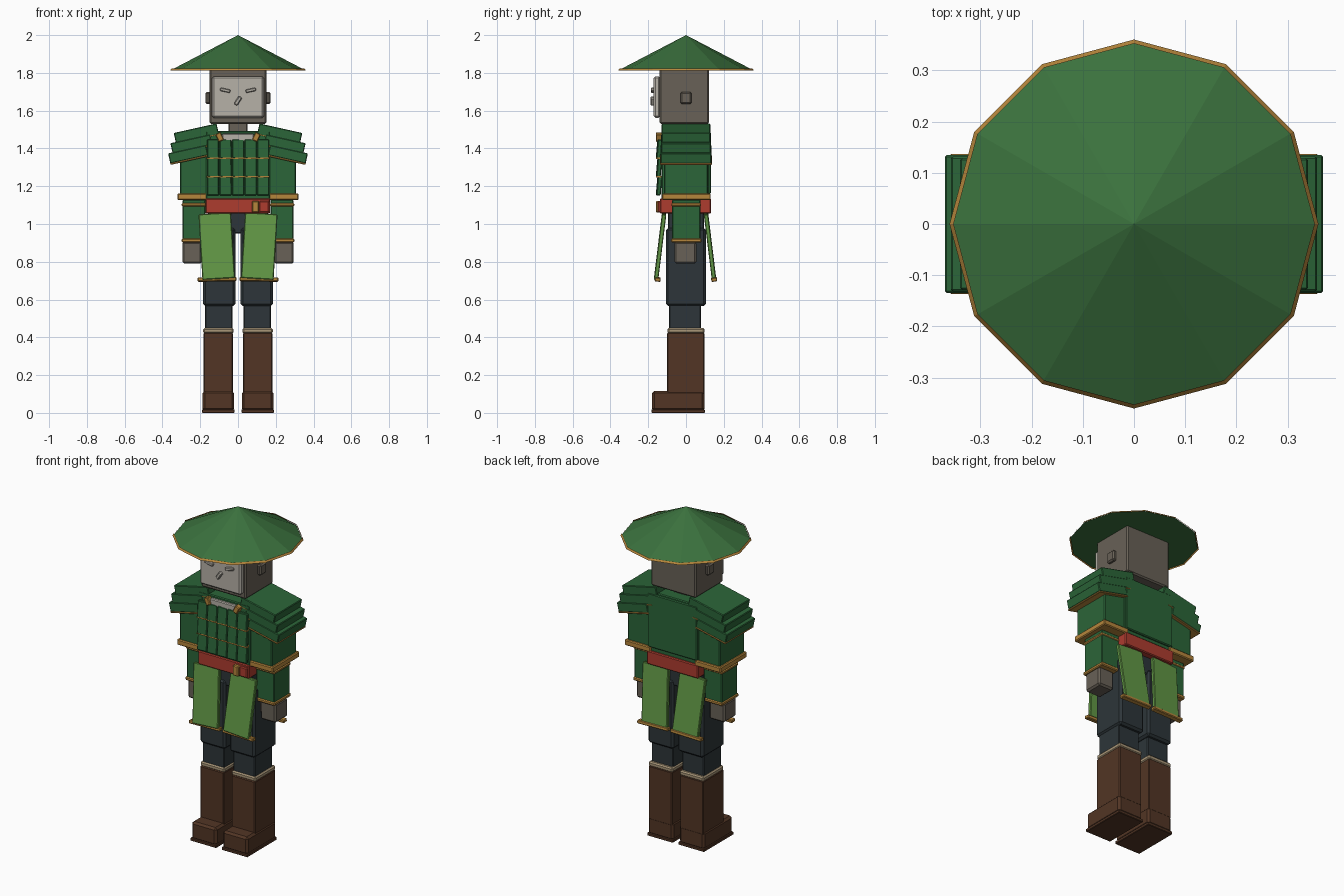
import bpy, bmesh, math
from mathutils import Matrix, Euler

if "Cube" in bpy.data.objects:
    bpy.data.objects.remove(bpy.data.objects["Cube"])


def mat(name, r, g, b):
    m = bpy.data.materials.new(name)
    m.diffuse_color = (r, g, b, 1)
    m.use_nodes = True
    m.node_tree.nodes["Principled BSDF"].inputs["Base Color"].default_value = m.diffuse_color
    return m


HAT = mat("hat green", 0.043, 0.165, 0.047)
GREEN = mat("armour green", 0.024, 0.13, 0.04)
LEAF = mat("light green", 0.12, 0.31, 0.06)
GOLD = mat("gold", 0.47, 0.24, 0.045)
RED = mat("red", 0.42, 0.045, 0.028)
SLATE = mat("dark slate", 0.026, 0.036, 0.041)
BROWN = mat("boot brown", 0.085, 0.036, 0.018)
TAUPE = mat("taupe grey", 0.14, 0.12, 0.095)
PALE = mat("pale grey", 0.47, 0.44, 0.39)
TAN = mat("tan", 0.40, 0.31, 0.19)


def finish(name, bm, material):
    me = bpy.data.meshes.new(name)
    bm.to_mesh(me)
    bm.free()
    me.materials.append(material)
    ob = bpy.data.objects.new(name, me)
    bpy.context.scene.collection.objects.link(ob)
    return ob


def box(name, c, s, material, rot=(0, 0, 0), bevel=0.005, shift=(0, 0, 0)):
    """Bevelled box: centre, size, rotation in degrees, shift in local axes."""
    bm = bmesh.new()
    bmesh.ops.create_cube(bm, size=1)
    bmesh.ops.scale(bm, vec=s, verts=bm.verts)
    if bevel:
        bmesh.ops.bevel(bm, geom=bm.edges[:], offset=min(bevel, min(s) * 0.3),
                        segments=1, affect='EDGES')
    bmesh.ops.translate(bm, vec=shift, verts=bm.verts)
    r = Euler([math.radians(a) for a in rot]).to_matrix().to_4x4()
    bmesh.ops.transform(bm, matrix=Matrix.Translation(c) @ r, verts=bm.verts)
    return finish(name, bm, material)


def span(name, x, y, z, material, bevel=0.005):
    """Box given by its ranges."""
    c = [(a + b) / 2 for a, b in (x, y, z)]
    return box(name, c, [b - a for a, b in (x, y, z)], material, bevel=bevel)


def both(name, x, y, z, material, bevel=0.005):
    span("left_" + name, x, y, z, material, bevel)
    span("right_" + name, (-x[1], -x[0]), y, z, material, bevel)


def both_tilted(name, c, s, material, rot, shift=(0, 0, 0)):
    for side, k in (("left_", 1), ("right_", -1)):
        box(side + name, (k * c[0], c[1], c[2]), s, material,
            (rot[0], k * rot[1], k * rot[2]), 0.004,
            (k * shift[0], shift[1], shift[2]))


def cone(name, r1, r2, z0, z1, material):
    bm = bmesh.new()
    bmesh.ops.create_cone(bm, cap_ends=True, segments=12, radius1=r1, radius2=r2,
                          depth=z1 - z0)
    bmesh.ops.translate(bm, vec=(0, 0, (z0 + z1) / 2), verts=bm.verts)
    return finish(name, bm, material)


# Hat with an open gold rim
cone("hat", 0.353, 0, 1.816, 2.0, HAT)
rim = cone("hat_rim", 0.36, 0.352, 1.812, 1.823, GOLD)
bm = bmesh.new()
bm.from_mesh(rim.data)
bmesh.ops.delete(bm, geom=[f for f in bm.faces if len(f.verts) > 4], context='FACES_ONLY')
bm.to_mesh(rim.data)
bm.free()

# Head, face and ears
span("head", (-0.15, 0.15), (-0.14, 0.122), (1.53, 1.825), TAUPE, 0.008)
span("face", (-0.138, 0.138), (-0.172, -0.135), (1.562, 1.782), PALE, 0.01)
both("ear", (0.145, 0.172), (-0.03, 0.03), (1.635, 1.70), TAUPE, 0.008)
both_tilted("eye", (0.068, -0.176, 1.708), (0.055, 0.02, 0.018), PALE, (0, -12, 0))
box("nose", (0.0, -0.178, 1.652), (0.022, 0.02, 0.05), PALE, (0, 33, 0))
span("neck", (-0.05, 0.05), (-0.06, 0.05), (1.47, 1.54), TAUPE)

# Torso and collar
span("torso", (-0.17, 0.17), (-0.13, 0.12), (1.13, 1.492), GREEN)
span("back_plate", (-0.165, 0.165), (0.11, 0.132), (1.16, 1.485), GREEN)
span("collar", (-0.085, 0.085), (-0.147, -0.12), (1.435, 1.478), PALE)
both_tilted("collar_strap", (0.097, -0.142, 1.46), (0.03, 0.035, 0.045), GOLD, (0, 25, 0))

# Chest armour: rows of slanted scales over gold strips
for row in range(3):
    z = 1.397 - row * 0.098
    for col in range(5):
        box("chest_scale", ((col - 2) * 0.0665, -0.143, z), (0.063, 0.022, 0.1),
            GREEN, (-5, 0, 4), 0.004)
    if row < 2:
        span("chest_strip", (-0.166, 0.166), (-0.158, -0.13), (z - 0.052, z - 0.044), GOLD, 0)

# Layered shoulder plates with gold edging
for i, (x, z, w, d) in enumerate(((0.221, 1.480, 0.232, 0.258),
                                  (0.247, 1.424, 0.215, 0.264),
                                  (0.264, 1.369, 0.205, 0.270))):
    both_tilted(f"shoulder_plate_{i + 1}", (x, 0, z), (w, d, 0.055), GREEN, (0, 12.5, 0))
    both_tilted(f"shoulder_edge_{i + 1}", (x, 0, z), (w + 0.002, d + 0.003, 0.009), GOLD,
                (0, 12.5, 0), (0, 0, -0.03))

# Arms
both("upper_arm", (0.165, 0.308), (-0.117, 0.117), (1.15, 1.46), GREEN)
both("sleeve_cuff", (0.147, 0.321), (-0.126, 0.131), (1.127, 1.161), GOLD)
both("forearm", (0.172, 0.293), (-0.073, 0.077), (0.91, 1.13), GREEN)
both("elbow_band", (0.17, 0.298), (-0.078, 0.08), (1.092, 1.11), GOLD)
both("wrist_band", (0.17, 0.298), (-0.079, 0.082), (0.902, 0.923), GOLD)
both("hand", (0.192, 0.295), (-0.062, 0.056), (0.79, 0.906), TAUPE, 0.01)
both("thumb", (0.175, 0.21), (-0.05, 0.0), (0.825, 0.89), TAUPE)

# Belt and hips
span("belt", (-0.172, 0.17), (-0.138, 0.133), (1.055, 1.136), RED)
span("belt_end", (0.112, 0.164), (-0.15, -0.13), (1.062, 1.122), RED)
span("buckle", (0.074, 0.112), (-0.16, -0.13), (1.06, 1.122), GOLD)
span("hips", (-0.16, 0.16), (-0.095, 0.095), (0.95, 1.075), SLATE)

# Flared skirt panels, front and back
for place, k in (("front", -1), ("back", 1)):
    y = -0.137 if k < 0 else 0.127
    both_tilted(f"{place}_skirt_panel", (0.113, y, 0.882), (0.172, 0.023, 0.35), LEAF,
                (k * 7, 3.5, 0))
    y = -0.15 if k < 0 else 0.149
    both_tilted(f"{place}_skirt_trim", (0.111, y, 0.707), (0.205, 0.031, 0.021), GOLD,
                (k * 7, 1, 0))

# Legs and boots
both("thigh", (0.014, 0.184), (-0.106, 0.105), (0.565, 0.98), SLATE, 0.012)
both("shin", (0.03, 0.175), (-0.09, 0.08), (0.44, 0.575), SLATE)
both("boot_lining", (0.024, 0.184), (-0.098, 0.098), (0.42, 0.449), TAN, 0.007)
both("boot_shaft", (0.026, 0.183), (-0.1, 0.097), (0.1, 0.424), BROWN)
both("boot_foot", (0.021, 0.188), (-0.18, 0.097), (0.01, 0.116), BROWN, 0.012)
both("boot_sole", (0.018, 0.191), (-0.183, 0.1), (0.0, 0.018), BROWN, 0.003)
